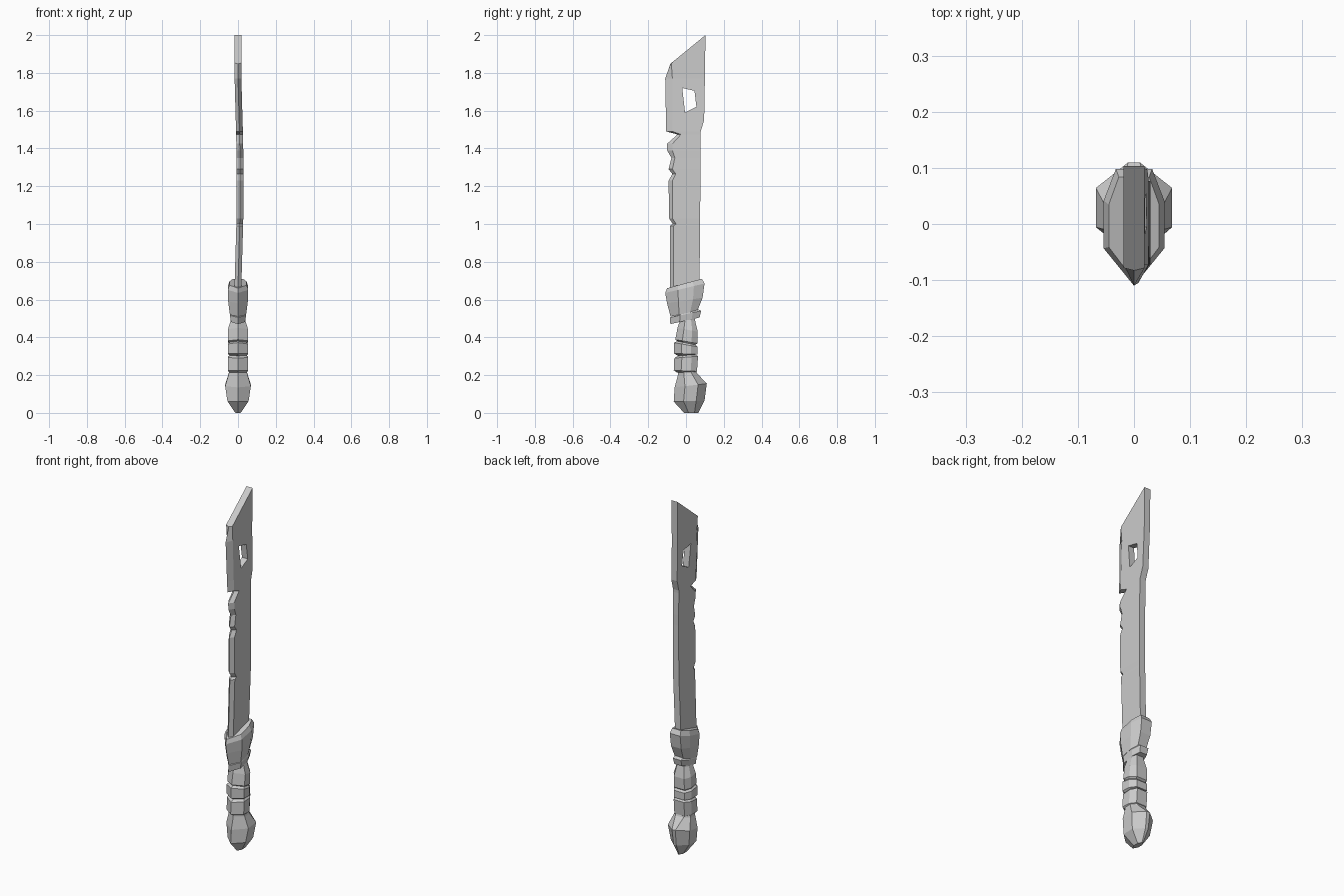
import bpy, bmesh


def make_object(name, bm):
    bmesh.ops.recalc_face_normals(bm, faces=bm.faces)
    mesh = bpy.data.meshes.new(name)
    bm.to_mesh(mesh)
    bm.free()
    obj = bpy.data.objects.new(name, mesh)
    bpy.context.collection.objects.link(obj)
    return obj


def loft(name, rings):
    """Skin a stack of equal-sized rings and cap both ends."""
    bm = bmesh.new()
    rows = [[bm.verts.new(p) for p in ring] for ring in rings]
    n = len(rows[0])
    for a, b in zip(rows, rows[1:]):
        for i in range(n):
            j = (i + 1) % n
            bm.faces.new((a[i], a[j], b[j], b[i]))
    bm.faces.new(rows[0][::-1])
    bm.faces.new(rows[-1])
    return make_object(name, bm)


def handle_ring(yf, zf, yb, zb, w, back=0.6):
    """Tilted ring: ridge at the front, chamfered flat at the back."""
    length = yb - yf
    right = [(w, yf + 0.32 * length), (w, yb - 0.27 * length), (w * back, yb)]
    pts = [(0, yf)] + right + [(-x, y) for x, y in reversed(right)]
    return [(x, y, zf + (zb - zf) * (y - yf) / length) for x, y in pts]


def handle_part(name, specs):
    return loft(name, [handle_ring(*s) for s in specs])


# Pommel
handle_part("pommel", [
    (-0.01, 0.0, 0.065, 0.0, 0.014, 0.2),
    (-0.065, 0.06, 0.098, 0.065, 0.056, 0.15),
    (-0.06, 0.135, 0.11, 0.155, 0.068, 0.15),
    (-0.043, 0.20, 0.058, 0.21, 0.05, 0.5),
    (-0.04, 0.23, 0.05, 0.23, 0.045),
])

# Wrapped grip with grooves
handle_part("grip", [
    (-0.05, 0.215, 0.05, 0.215, 0.045),
    (-0.065, 0.225, 0.058, 0.22, 0.053),
    (-0.062, 0.29, 0.064, 0.30, 0.053),
    (-0.042, 0.302, 0.05, 0.308, 0.045),
    (-0.064, 0.315, 0.06, 0.31, 0.054),
    (-0.064, 0.372, 0.06, 0.35, 0.054),
    (-0.045, 0.38, 0.05, 0.36, 0.046),
    (-0.057, 0.388, 0.06, 0.368, 0.053),
    (-0.045, 0.45, 0.062, 0.43, 0.053),
    (-0.03, 0.495, 0.048, 0.49, 0.037),
    (-0.03, 0.53, 0.048, 0.53, 0.037),
])

# Lower collar and flared guard
handle_part("collar", [
    (-0.083, 0.47, 0.072, 0.505, 0.037),
    (-0.085, 0.505, 0.08, 0.54, 0.043),
    (-0.07, 0.51, 0.06, 0.55, 0.04),
])
handle_part("guard", [
    (-0.082, 0.51, 0.06, 0.54, 0.043),
    (-0.10, 0.58, 0.088, 0.61, 0.052),
    (-0.11, 0.635, 0.098, 0.685, 0.054),
    (-0.10, 0.66, 0.084, 0.71, 0.045),
])

# Bent blade with a notched cutting edge: z, edge y, back y, centre x
stations = [
    (0.60, -0.085, 0.07, 0.0),
    (0.68, -0.085, 0.071, 0.0),
    (0.99, -0.085, 0.075, 0.009),
    (1.00, -0.07, 0.075, 0.009),
    (1.03, -0.09, 0.075, 0.010),
    (1.23, -0.092, 0.076, 0.011),
    (1.265, -0.072, 0.076, 0.011),
    (1.29, -0.092, 0.076, 0.011),
    (1.35, -0.077, 0.077, 0.010),
    (1.39, -0.10, 0.077, 0.010),
    (1.425, -0.10, 0.077, 0.009),
    (1.474, -0.045, 0.077, 0.008),
    (1.49, -0.105, 0.078, 0.008),
    (1.55, -0.106, 0.096, 0.006),
    (1.77, -0.11, 0.10, 0.0),
]
rings = []
for z, edge, back, cx in stations:
    h = 0.018
    inner = max(-0.072, edge + 0.018)
    rings.append([(cx, edge, z), (cx + h, inner, z), (cx + h, back, z),
                  (cx - h, back, z), (cx - h, inner, z)])
# slanted tip
rings.append([(0, -0.083, 1.848), (0.019, -0.078, 1.852), (0.019, 0.103, 2.0),
              (-0.019, 0.103, 2.0), (-0.019, -0.078, 1.852)])
blade = loft("blade", rings)

# Window through the blade
window = [(-0.02, 1.72), (0.045, 1.705), (0.055, 1.62), (-0.005, 1.59)]
cutter = loft("window_cutter", [[(x, y, z) for y, z in window] for x in (-0.2, 0.2)])
cutter.hide_render = True
mod = blade.modifiers.new("window", 'BOOLEAN')
mod.operation = 'DIFFERENCE'
mod.solver = 'EXACT'
mod.object = cutter
bpy.context.view_layer.objects.active = blade
bpy.ops.object.modifier_apply(modifier=mod.name)
bpy.data.objects.remove(cutter)
